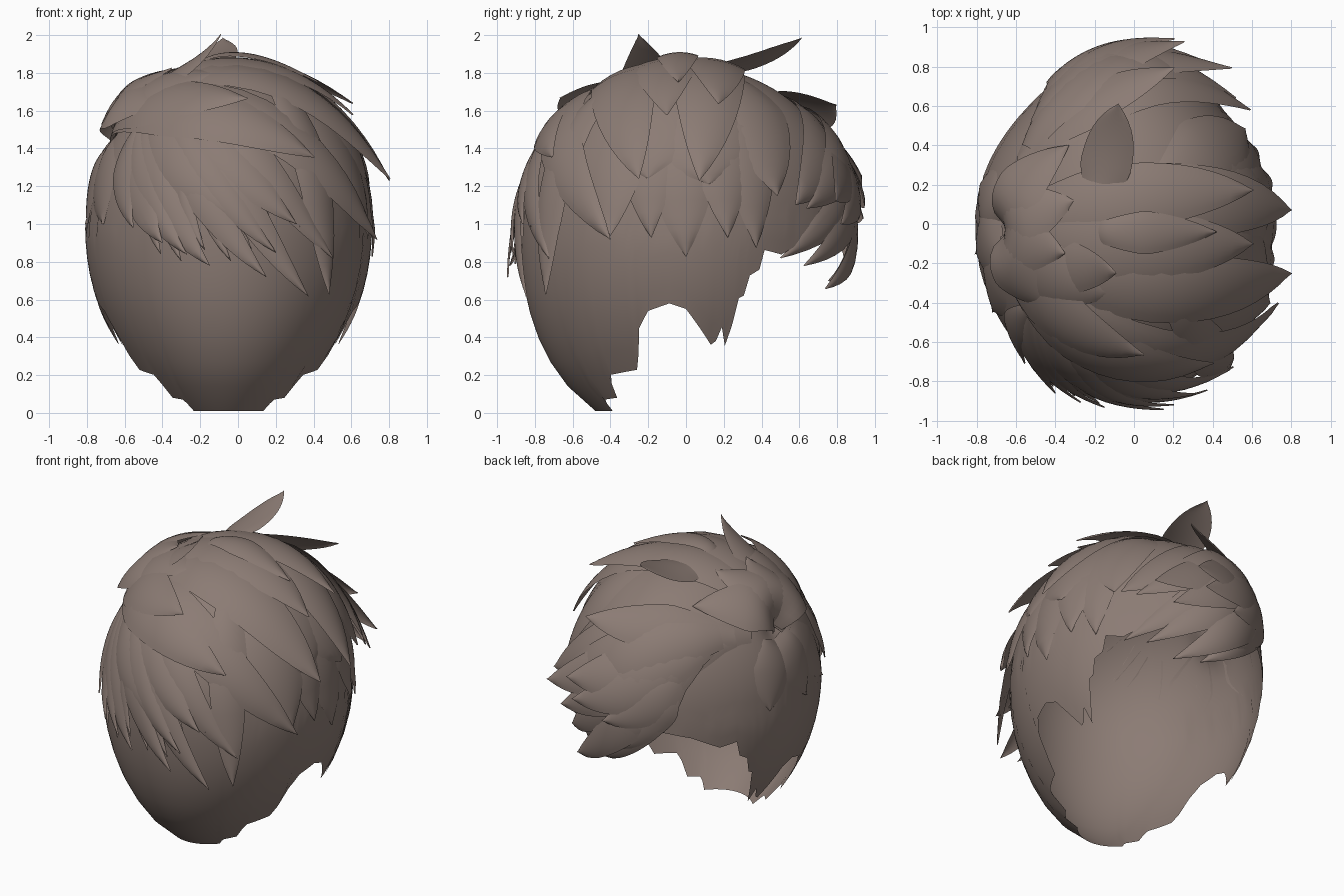
import bpy, bmesh, math, random
from mathutils import Vector

if "Cube" in bpy.data.objects:
    bpy.data.objects.remove(bpy.data.objects["Cube"])

random.seed(4)
C = Vector((-0.05, 0, 1.0))          # centre of the head
WHORL = Vector((-0.62, -0.03, 1.47))
WDIR = (WHORL - C).normalized()

mat = bpy.data.materials.new("ash_brown_hair")
mat.diffuse_color = (0.26, 0.20, 0.175, 1)
mat.use_nodes = True
mat.node_tree.nodes["Principled BSDF"].inputs["Base Color"].default_value = mat.diffuse_color


def radii(dz):
    """Half width, half height and roundness of the head at a height."""
    if dz > 0:
        return 0.75, 0.84, 2.03
    return 0.76 * (1 - 0.25 * dz * dz), 1.12, 2.3


def fit(p):
    """How far p lies outside the head form (1 = on it)."""
    d = p - C
    rx, rz, e = radii(d.z)
    rx *= 1 - 0.28 * max(0, d.y) ** 2
    ry = 0.88 if d.y < 0 else 0.87
    f = (math.hypot(d.x / rx, d.y / ry) ** e + abs(d.z / rz) ** e) ** (1 / e)
    dent = (d.normalized() - WDIR).length_squared
    return f * (1 + 0.09 * math.exp(-dent / 0.02))


def project(p, lift=0.0):
    d = p - C
    return C + d / fit(p) + d.normalized() * lift


def height(p):
    return (p - C).length * (1 - 1 / fit(p))


def finish(bm, name):
    me = bpy.data.meshes.new(name)
    bm.to_mesh(me)
    bm.free()
    ob = bpy.data.objects.new(name, me)
    bpy.context.collection.objects.link(ob)
    me.materials.append(mat)
    for f in me.polygons:
        f.use_smooth = True
    return ob


# Scalp shell: open at the face, notched around the ears, jagged nape
HEM = [(0, .01), (36, .01), (39, .07), (50, .08), (53, .2), (69, .23), (72, .45),
       (76, .54), (84, .58), (90, .55), (101, .34), (104, .45), (106, .35),
       (109, .5), (110, .6), (113, .62), (114, .72), (118, .75),
       (119, .86), (128, .83), (142, .92), (180, 1.06)]


def hem(angle):
    for (a, u), (b, v) in zip(HEM, HEM[1:]):
        if angle <= b:
            return u + (v - u) * (angle - a) / (b - a)
    return HEM[-1][1]


def shell():
    bm = bmesh.new()
    cols, rows = 180, 22
    top = bm.verts.new((C.x, 0, 1.84))
    grid = []
    for i in range(cols):
        a = 2 * math.pi * i / cols
        deg = min(360 * i / cols, 360 - 360 * i / cols)
        zl = hem(deg)
        col = []
        for j in range(rows):
            z = zl + (1.84 - zl) * math.sin(j / rows * math.pi / 2)
            rx, rz, e = radii(z - 1)
            rho = (1 - (abs(z - 1) / rz) ** e) ** (1 / e)
            ry = 0.88 if math.cos(a) > 0 else 0.87
            p = Vector((C.x + rx * rho * math.sin(a), -ry * rho * math.cos(a), z))
            col.append(bm.verts.new(project(p)))
        grid.append(col)
    for i in range(cols):
        g, h = grid[i], grid[(i + 1) % cols]
        for j in range(rows - 1):
            bm.faces.new((g[j], h[j], h[j + 1], g[j + 1]))
        bm.faces.new((g[-1], h[-1], top))
    finish(bm, "scalp_shell")


# One tapered lock lying over the head from root to tip
def lock(name, root, tip, width, curl=0.0, bump=0.0, base=0.008, power=3,
         blunt=2.2, tuck=0.01, swell=.6):
    a, b = Vector(root), Vector(tip)
    la, lb = max(0, height(a)), max(tuck, height(b))
    mid = project((a + b) / 2)
    mid += (b - a).cross(mid - C).normalized() * curl
    n, half = 16, 4

    def path(t):
        return project(a * (1 - t) ** 2 + mid * 2 * t * (1 - t) + b * t * t)

    bm = bmesh.new()
    rings = []
    for i in range(n + 1):
        t = i / n
        p = path(t)
        tan = path(min(1, t + .02)) - path(max(0, t - .02))
        side = tan.cross(p - C).normalized()
        w = width / 2 * (1 - t ** blunt) * (.35 + .65 * min(1, t * 2.5)) + 0.001
        lift = la * (1 - t) + lb * t ** power + bump * math.sin(math.pi * t ** swell)
        ring = []
        for k in range(-half, half + 1):
            s = k / half
            arch = base + 0.06 * w * (1 - s * s) - 0.008 * s * s
            ring.append(bm.verts.new(project(p + side * w * s, lift + arch)))
        rings.append(ring)
    for r, q in zip(rings, rings[1:]):
        for k in range(2 * half):
            bm.faces.new((r[k], r[k + 1], q[k + 1], q[k]))
    finish(bm, name)


shell()

# Long locks combed over the crown from the whorl and parting: tip, width, curl, bump
crown = [((.80, .07, 1.23), .46, -.10, .0), ((.80, -.25, 1.24), .44, .05, .0),
         ((.73, -.40, .92), .36, .12, .0), ((.58, .57, 1.10), .46, -.12, .0),
         ((.48, .77, 1.12), .40, -.15, .0), ((.25, .91, 1.25), .42, -.15, .0),
         ((.05, -.66, 1.66), .38, .12, .01), ((-.08, -.35, 1.78), .36, .05, .03),
         ((.40, -.70, 1.35), .42, .15, .0), ((.60, .17, 1.63), .40, -.05, .0),
         ((.60, -.10, 1.57), .46, .0, .0), ((.20, .78, 1.62), .34, -.06, .0)]
for i, (tip, w, c, bump) in enumerate(crown):
    root = WHORL.lerp(Vector((-.42, .55, 1.45)), max(0, tip[1] - .2) * .9)
    lock(f"crown_lock_{i}", root, tip, w, c, bump, .006 + .001 * i, blunt=2.8)

# Puffed hair rolling up out of the whorl
for i, tip in enumerate([(-.35, -.15, 1.82), (-.30, .12, 1.82), (-.33, .40, 1.69),
                         (-.40, -.42, 1.62)]):
    lock(f"whorl_puff_{i}", WHORL, tip, .36, 0, .08, swell=.5)

# Upturned flyaway spikes and the raised tuft on top
lock("back_spike", (-.5, -.2, 1.64), (-.09, -.25, 2.0), .32, 0, .02)
lock("front_spike", (-.2, .08, 1.80), (-.08, .61, 1.98), .26, 0, .0, power=1.8, blunt=4)
lock("top_tuft", (-.2, -.04, 1.84), (.42, -.04, 1.75), .24, 0, .045)

# Right side layer falling towards the ear: tip, width, bluntness
side = [((.70, .0, .83), .50, 3), ((.69, -.40, .94), .50, 3), ((.48, -.74, .63), .26, 3),
        ((.69, .12, 1.21), .70, 5), ((.56, .48, 1.15), .5, 3), ((.60, .36, .88), .40, 3),
        ((.69, .22, .93), .42, 3), ((.69, -.18, .93), .42, 3), ((.67, -.2, 1.24), .6, 5)]
for i, (tip, w, blunt) in enumerate(side):
    lock(f"side_lock_{i}", (.15, tip[1] * .4, 1.79), tip, w, .04, 0,
         .004 + .001 * i, blunt=blunt)

# Back layer sweeping down from left to right
back = [((-.40, -.86, .90), .28), ((-.15, -.93, .78), .26), ((.15, -.94, .72), .24),
        ((.37, -.84, .62), .24), ((.31, -.86, 1.0), .30), ((.02, -.91, 1.02), .32),
        ((-.27, -.90, .84), .22), ((.50, -.72, .82), .26), ((.20, -.91, .85), .22),
        ((-.55, -.70, .98), .22)]
for i, (tip, w) in enumerate(back):
    root = (-.55 + .45 * max(0, tip[0] + .3), -.45, 1.5 + .15 * max(0, tip[0]))
    lock(f"back_lock_{i}", project(Vector(root)), tip, w, .12, 0, .005 + .001 * i)
for i in range(7):
    x = -.4 + .12 * i
    z = random.uniform(.8, 1.0)
    lock(f"back_wisp_{i}", project(Vector((x - .15, -.8, z + .4))),
         project(Vector((x, -.8, z)), .04), .10, .05, 0, .012)

# Fringe rolling off the parting and curling in over the forehead
fringe = [((.50, .50, .82), .36), ((.42, .62, .78), .34), ((.30, .73, .66), .32),
          ((.10, .75, .70), .30), ((.20, .80, .74), .28), ((-.05, .85, .82), .28),
          ((-.18, .84, .90), .26), ((.20, .92, 1.12), .38), ((.36, .80, 1.0), .40),
          ((-.02, .92, 1.03), .34), ((.50, .62, 1.08), .44)]
for i, (tip, w) in enumerate(fringe):
    k = max(0, min(1, .75 - 1.1 * tip[0]))
    root = Vector((-.52, .25, 1.52)).lerp(Vector((-.33, .72, 1.30)), k)
    lock(f"fringe_lock_{i}", root, tip, w, -.14, .025, .008 + .0015 * i, tuck=-.12)

# Smooth left side below the parting
for i, tip in enumerate([(-.79, -.15, 1.0), (-.72, -.45, 1.0), (-.76, .2, 1.02)]):
    lock(f"left_lock_{i}", (-.66, .35 * tip[1], 1.42), tip, .36, 0, 0, .003, blunt=3)
